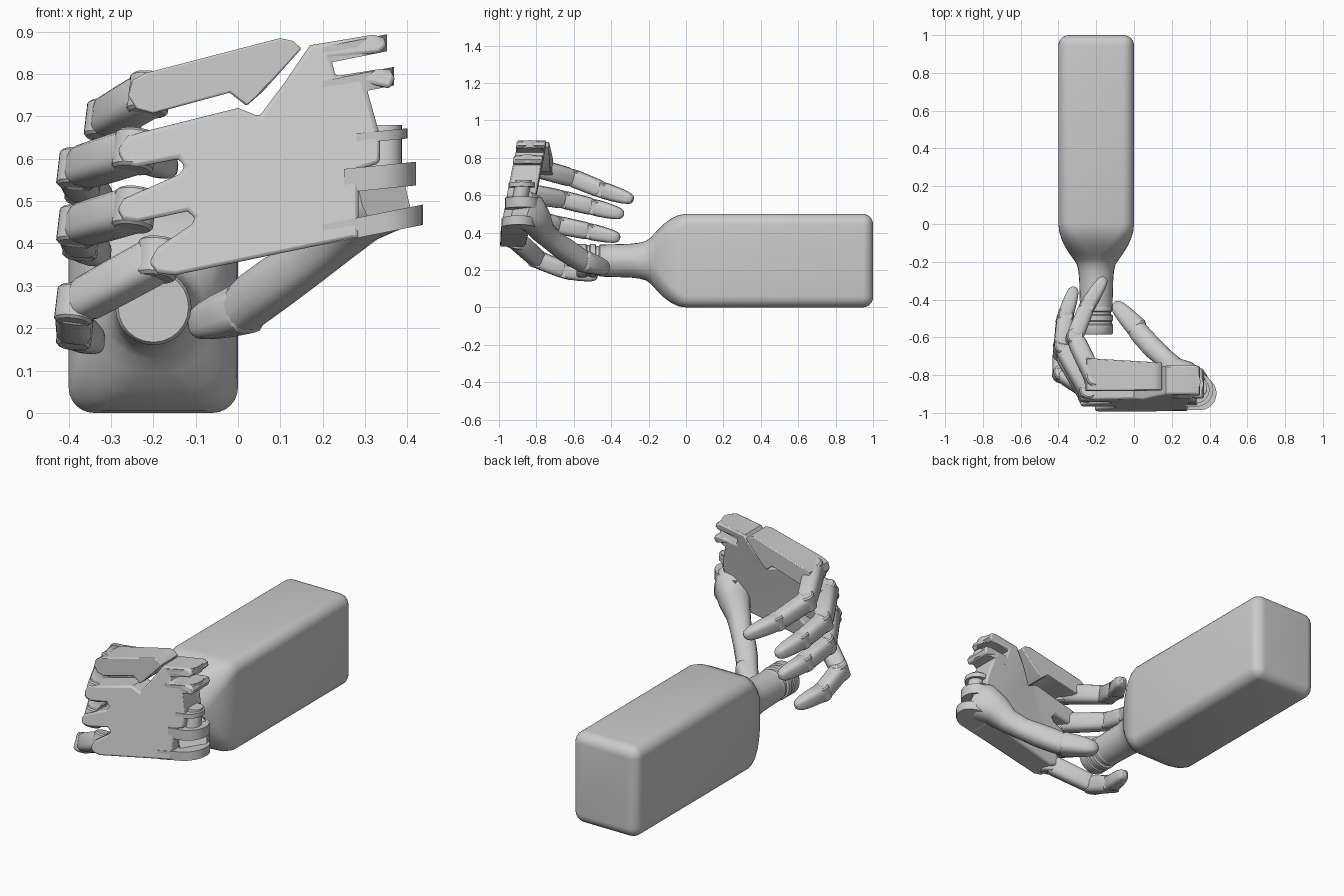
import bpy, bmesh, math
from mathutils import Vector

if "Cube" in bpy.data.objects:
    bpy.data.objects.remove(bpy.data.objects["Cube"])


def finish(name, bm, angle=35):
    bmesh.ops.recalc_face_normals(bm, faces=bm.faces)
    me = bpy.data.meshes.new(name)
    bm.to_mesh(me)
    bm.free()
    ob = bpy.data.objects.new(name, me)
    bpy.context.collection.objects.link(ob)
    bpy.ops.object.select_all(action='DESELECT')
    ob.select_set(True)
    bpy.context.view_layer.objects.active = ob
    bpy.ops.object.shade_smooth_by_angle(angle=math.radians(angle))
    return ob


def section(w, h, r, n=6):
    """Rounded rectangle with half sizes w, h and corner radius r."""
    r = min(r, w, h)
    pts = []
    for k, (sx, sy) in enumerate([(1, 1), (-1, 1), (-1, -1), (1, -1)]):
        for i in range(n + 1):
            a = math.pi / 2 * (k + i / n)
            e = 1e-4 if r >= min(w, h) - 1e-5 else 0
            pts.append((sx * (w - r + e) + r * math.cos(a), sy * (h - r + e) + r * math.sin(a)))
    return pts


def loft(name, rings, angle=35):
    bm = bmesh.new()
    vs = [[bm.verts.new(p) for p in ring] for ring in rings]
    n = len(vs[0])
    for a, b in zip(vs, vs[1:]):
        for i in range(n):
            bm.faces.new((a[i], a[(i + 1) % n], b[(i + 1) % n], b[i]))
    bm.faces.new(vs[0])
    bm.faces.new(vs[-1])
    return finish(name, bm, angle)


def frame(d, hint):
    u = (hint - d * hint.dot(d)).normalized()
    return u, d.cross(u).normalized()


# Bottle: rounded box body, shoulder turning into a round neck
prof = []
for i in range(7):
    a = math.pi / 2 * (1 - i / 6)
    inset = 0.055 * (1 - math.cos(a))
    prof.append((0.945 + 0.055 * math.sin(a), 0.2 - inset, 0.25 - inset, max(0.06 - inset, 0.006)))
prof += [(0, .2, .25, .06), (-.04, .196, .244, .075), (-.08, .184, .225, .09), (-.12, .165, .195, .1),
         (-.16, .14, .155, .115), (-.19, .118, .122, .11), (-.215, .102, .105, .1), (-.25, .094, .096, .09),
         (-.30, .09, .09, .09), (-.44, .086, .086, .086)]
loft("bottle", [[(-.2 + x, y, .25 + z) for x, z in section(w, h, r)] for y, w, h, r in prof], 40)

# Neck collar and stopper rings
cap = [(-.43, .08), (-.44, .085), (-.46, .086), (-.465, .079), (-.48, .079), (-.485, .09), (-.51, .09),
       (-.515, .084), (-.53, .084), (-.535, .09), (-.575, .09), (-.585, .083)]
loft("bottle_mouth", [[(-.2 + x, y, .25 + z) for x, z in section(r, r, r)] for y, r in cap])


# Palm plates: front-view outlines given depth along a tilted plane
def plate(name, outline, front, back, bevel):
    bm = bmesh.new()
    a = [bm.verts.new((x, front(x, z), z)) for x, z in outline]
    b = [bm.verts.new((x, back(x, z), z)) for x, z in outline]
    n = len(a)
    for i in range(n):
        bm.faces.new((a[i], a[(i + 1) % n], b[(i + 1) % n], b[i]))
    caps = [bm.faces.new(a), bm.faces.new(b)]
    bmesh.ops.triangulate(bm, faces=caps)
    ob = finish(name, bm)
    m = ob.modifiers.new("bevel", 'BEVEL')
    m.width, m.segments, m.limit_method, m.angle_limit = bevel, 2, 'ANGLE', math.radians(60)
    return ob


def palm_front(x, z):
    return -0.982 + 0.19 * (z - 0.42) - 0.03 * x


palm = [(.17, .868), (.32, .893), (.345, .885), (.35, .865), (.335, .85), (.22, .838), (.23, .795),
        (.335, .812), (.36, .81), (.37, .79), (.36, .765), (.30, .78), (.335, .655), (.335, .59), (.285, .575),
        (.285, .41), (.27, .412), (-.15, .325), (-.19, .33), (-.21, .355), (-.19, .39), (-.11, .445),
        (-.10, .46), (-.12, .476), (-.24, .45), (-.27, .455), (-.285, .48), (-.27, .505), (-.14, .563),
        (-.125, .58), (-.14, .6), (-.24, .58), (-.27, .59), (-.285, .62), (-.26, .655), (0, .72), (.05, .7), (.11, .78)]
plate("palm", palm, palm_front, lambda x, z: palm_front(x, z) + .135 + .02 * (x > .1), .012)
little = [(-.2, .707), (-.24, .718), (-.26, .75), (-.25, .785), (-.22, .802), (.1, .885), (.13, .878),
          (.15, .86), (.06, .76), (.02, .725), (-.02, .756)]
plate("little_finger_plate", little, lambda x, z: -.885 + .03 * (z - .7), lambda x, z: -.725 - .06 * x, .01)


# Wrist hinge lugs, stadium shaped in the palm's side plane
def lug(name, x0, x1, z, th, r, slope=.2):
    ring = []
    yc = palm_front(x1, z) + r
    for i in range(13):
        a = -math.pi / 2 + math.pi * i / 12
        ring.append((x1 - r + r * math.cos(a), yc + r * math.sin(a)))
    ring = [(x0, yc - r)] + ring + [(x0, yc + r)]
    loft(name, [[(x, y, z + slope * (x - x1) + s * th) for x, y in ring] for s in (-1, 1)])


lug("wrist_lug_upper", .2, .352, .874, .02, .072)
lug("wrist_lug_upper_inner", .2, .368, .795, .022, .075)
lug("wrist_lug_lower", .2, .437, .468, .024, .09)
lug("wrist_lug_lower_inner", .25, .42, .565, .028, .09, .1)
lug("wrist_pin_holder", .28, .4, .66, .012, .07, .1)
loft("wrist_pin", [[(.345 + x, palm_front(.34, z) + .075 + y, z) for x, y in section(.042, .042, .042)]
                   for z in (.55, .68)])


# Fingers: tapered rounded links with hinge barrels between them
def link(name, p, q, w0, w1, hint, tip):
    d = (q - p).normalized()
    u, v = frame(d, hint)
    steps = [(-.04, .75), (.06, .98), (.5, 1), (.86, 1), (.97, .85)]
    if tip:
        steps = [(0, .85), (.08, 1), (.45, 1), (.7, .95), (.87, .83), (.96, .6), (1, .3)]
    rings = []
    for t, s in steps:
        w = (w0 + (w1 - w0) * t) * s
        c = p.lerp(q, t)
        rings.append([c + u * a + v * b for a, b in section(w, w * .96, w * .62, 3)])
    loft(name, rings, 30)


def barrel(name, c, axis, r, half):
    u, v = frame(axis, Vector((.9, .3, .1)))
    rings = []
    for t, s in [(-1, .85), (-.85, 1), (.85, 1), (1, .85)]:
        rings.append([c + axis * half * t + u * a + v * b for a, b in section(r * s, r * s, r * s, 4)])
    loft(name, rings)


fingers = {
    "little": [(-.21, -.82, .752), (-.315, -.60, .69), (-.25, -.44, .625), (-.155, -.285, .575)],
    "ring": [(-.245, -.885, .618), (-.38, -.65, .575), (-.365, -.49, .535), (-.315, -.335, .495)],
    "middle": [(-.245, -.905, .48), (-.38, -.68, .44), (-.37, -.51, .405), (-.32, -.355, .37)],
    "index": [(-.19, -.91, .362), (-.385, -.79, .255), (-.385, -.64, .195), (-.335, -.475, .165)],
}
side = Vector((.12, .28, 1)).normalized()
for name, pts in fingers.items():
    pts = [Vector(p) for p in pts]
    widths = [.052, .048, .044, .034]
    for i in range(3):
        link(f"{name}_finger_link_{i + 1}", pts[i], pts[i + 1], widths[i], widths[i + 1], side, i == 2)
        barrel(f"{name}_finger_hinge_{i + 1}", pts[i], side, widths[i] * .95, widths[i] * .9)

# Thumb: heavy base flowing from the palm, then two slim links
path = [((.34, -.88, .53), .07, .10), ((.31, -.84, .51), .085, .10), ((.265, -.80, .465), .078, .08),
        ((.215, -.765, .405), .06, .062), ((.16, -.71, .355), .052, .056), ((.10, -.655, .315), .056, .06),
        ((.045, -.595, .275), .055, .06), ((.01, -.55, .245), .052, .056)]
rings = []
for i, (p, a, b) in enumerate(path):
    d = (Vector(path[min(i + 1, 7)][0]) - Vector(path[max(i - 1, 0)][0])).normalized()
    u, v = frame(d, Vector((0, 0, 1)))
    rings.append([Vector(p) + u * x + v * y for x, y in section(b, a, min(a, b) * .8, 3)])
loft("thumb_base", rings, 40)
link("thumb_tip", Vector((.025, -.56, .25)), Vector((-.105, -.42, .205)), .06, .042, Vector((0, 0, 1)), True)
